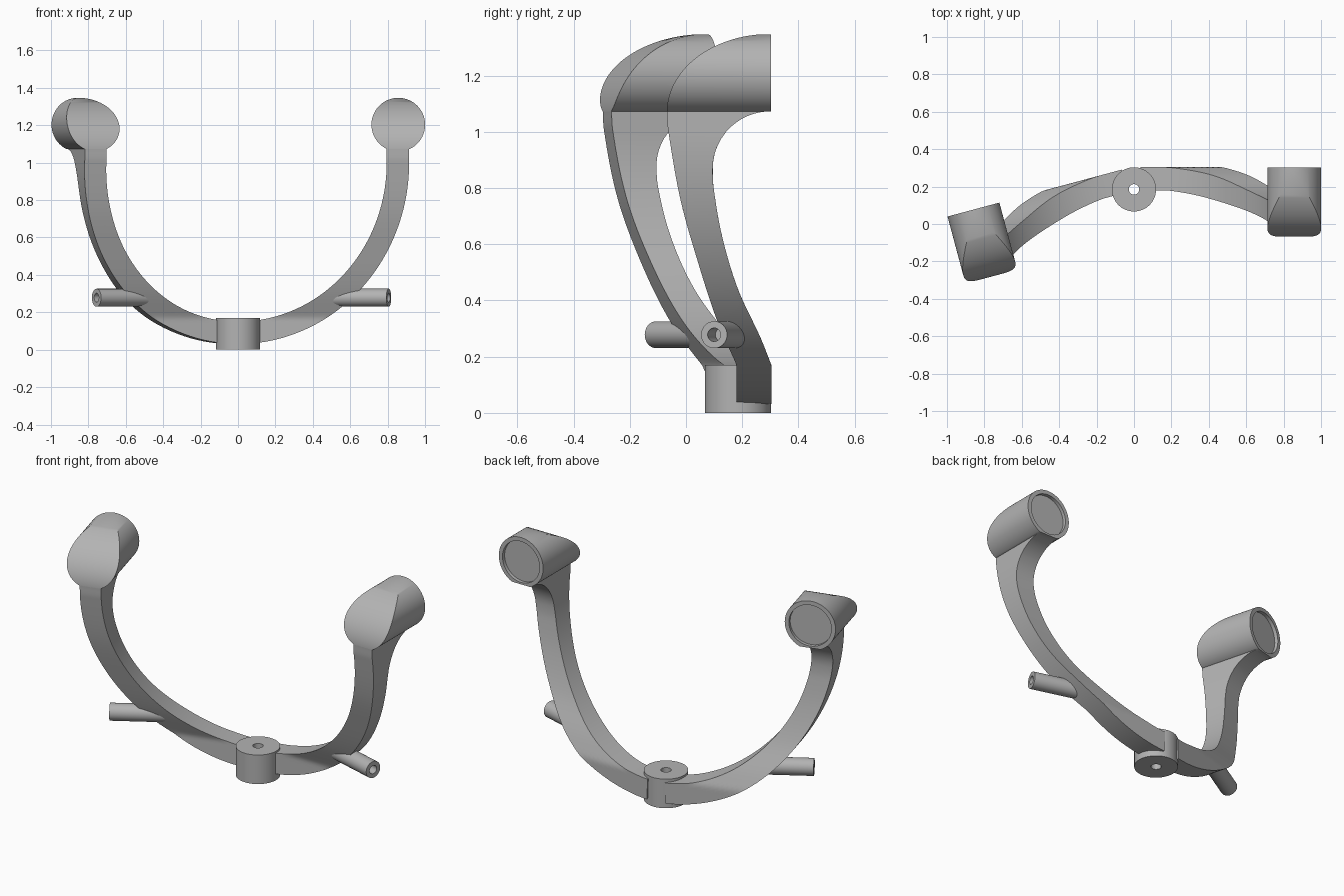
import bpy, bmesh
from math import sin, cos, pi, sqrt, radians
from mathutils import Matrix, Vector

cube = bpy.data.objects.get("Cube")
if cube:
    bpy.data.objects.remove(cube, do_unlink=True)

grey = bpy.data.materials.new("plain grey")
grey.use_nodes = True
GREY = (0.45, 0.45, 0.45, 1)
grey.diffuse_color = GREY
grey.node_tree.nodes["Principled BSDF"].inputs["Base Color"].default_value = GREY

# The right side is the left side mirrored, then swung forward about the hub
HUB = Vector((0, 0.185, 0))
SWING = (Matrix.Translation(HUB) @ Matrix.Rotation(radians(15), 4, 'Z')
         @ Matrix.Translation(-HUB) @ Matrix.Scale(-1, 4, (1, 0, 0)))


def finish(name, bm, matrix=Matrix()):
    bm = bm.copy()
    bmesh.ops.transform(bm, matrix=matrix, verts=bm.verts)
    bmesh.ops.remove_doubles(bm, verts=bm.verts, dist=1e-5)
    bmesh.ops.recalc_face_normals(bm, faces=bm.faces)
    mesh = bpy.data.meshes.new(name)
    bm.to_mesh(mesh)
    bm.free()
    mesh.materials.append(grey)
    obj = bpy.data.objects.new(name, mesh)
    bpy.context.collection.objects.link(obj)
    bpy.ops.object.select_all(action='DESELECT')
    obj.select_set(True)
    bpy.context.view_layer.objects.active = obj
    bpy.ops.object.shade_smooth_by_angle(angle=radians(35))


def both_sides(name, bm):
    finish("left_" + name, bm)
    finish("right_" + name, bm, SWING)


def bridge(bm, a, b):
    for i in range(len(a)):
        j = (i + 1) % len(a)
        bm.faces.new((a[i], a[j], b[j], b[i]))


def lathe(profile, sides=64):
    """Revolve a closed (radius, height) profile about z."""
    bm = bmesh.new()
    rings = [[bm.verts.new((r * cos(2 * pi * k / sides), r * sin(2 * pi * k / sides), h))
              for k in range(sides)] for r, h in profile]
    for i, ring in enumerate(rings):
        bridge(bm, ring, rings[(i + 1) % len(rings)])
    return bm


def curve(points, z):
    """Smooth y for a given z through (z, y) points."""
    n = len(points)
    z = min(max(z, points[0][0]), points[-1][0])

    def slope(i):
        a, b = points[max(i - 1, 0)], points[min(i + 1, n - 1)]
        return (b[1] - a[1]) / (b[0] - a[0])
    i = max(k for k in range(n - 1) if points[k][0] <= z)
    (z0, y0), (z1, y1) = points[i], points[i + 1]
    h = z1 - z0
    t = (z - z0) / h
    return (y0 * (1 + 2 * t) * (1 - t) ** 2 + y1 * t * t * (3 - 2 * t)
            + h * slope(i) * t * (1 - t) ** 2 + h * slope(i + 1) * t * t * (t - 1))


# Hub with a through bore
finish("hub", lathe([(0.028, 0), (0.118, 0), (0.118, 0.17), (0.028, 0.17)]),
       Matrix.Translation(HUB))

# Arms: elliptical sweep whose front and back follow a side profile
FRONT = [(0.17, 0.18), (0.33, 0.11), (0.545, 0.04), (0.76, -0.02), (1.01, -0.064), (1.073, -0.068)]
BACK = [(0.17, 0.304), (0.27, 0.264), (0.44, 0.185), (0.63, 0.128), (0.81, 0.097), (0.87, 0.095)]
NECK = 1.073


def back_y(z):
    if z < 0.87:
        return curve(BACK, z)
    u = min((z - 0.87) / (NECK - 0.87), 1)
    return 0.302 - 0.207 * sqrt(1 - u * u)


def arm_section(bm, points):
    front = [bm.verts.new((x, curve(FRONT, z), z)) for x, z in points]
    back = [bm.verts.new((x, back_y(z), z)) for x, z in reversed(points)]
    return front + back


arm = bmesh.new()
COLS = [k / 8 for k in range(9)]
STEPS = 56
paths = []
for s in range(STEPS + 1):
    t = 0.045 + (pi / 2 - 0.045) * s / STEPS
    paths.append([((0.795 + 0.12 * c) * sin(t), 1 - (0.85 + 0.12 * c) * cos(t)) for c in COLS])
for s in range(1, 13):
    z = 1 + (NECK - 1) * sin(pi / 2 * s / 12)
    paths.append([(0.795 + 0.12 * c, z) for c in COLS])
sections = [arm_section(arm, p) for p in paths]
for a, b in zip(sections, sections[1:]):
    bridge(arm, a, b)
arm.faces.new(sections[0])
arm.faces.new(sections[-1])
both_sides("arm", arm)

# End cups: flat-bottomed cylinders with a rounded front and a recessed back
CX, CZ, R, END = 0.857, 1.203, 0.1435, 0.303
N = 80
START = 0.42


def cup_front(z):
    u = min((z - 1.07) / 0.278, 1)
    return 0.3 - 0.368 * sqrt(1 - u * u)


cup = bmesh.new()
front, back, rim, floor = [], [], [], []
for i in range(N + 1):
    a = START + (2 * pi - 2 * START) * i / N
    x, z = CX + R * sin(a), CZ - R * cos(a)
    front.append(cup.verts.new((x, cup_front(z), z)))
    back.append(cup.verts.new((x, END, z)))
    a = 2 * pi * (i + 0.5) / (N + 1)
    x, z = CX + 0.12 * sin(a), CZ - 0.12 * cos(a)
    rim.append(cup.verts.new((x, END, z)))
    floor.append(cup.verts.new((x, END - 0.02, z)))
for a, b in ((front, back), (back, rim), (rim, floor)):
    bridge(cup, a, b)
cup.faces.new(floor)
for i in range(N // 2 - 1):
    cup.faces.new((front[i], front[i + 1], front[N - i - 1], front[N - i]))
m = N // 2
cup.faces.new((front[m - 1], front[m], front[m + 1]))
both_sides("cup", cup)

# Side pegs with a blind bore, angled slightly forward
LENGTH = 0.33
peg = lathe([(0, 0), (0.048, 0), (0.048, LENGTH), (0.024, LENGTH),
             (0.024, LENGTH - 0.1), (0, LENGTH - 0.1)], 40)
axis = Vector((cos(radians(16)), -sin(radians(16)), 0))
base = Vector((0.806, 0.1, 0.278)) - axis * LENGTH
bmesh.ops.transform(peg, verts=peg.verts, matrix=Matrix.Translation(base)
                    @ axis.to_track_quat('Z', 'Y').to_matrix().to_4x4())
both_sides("peg", peg)
